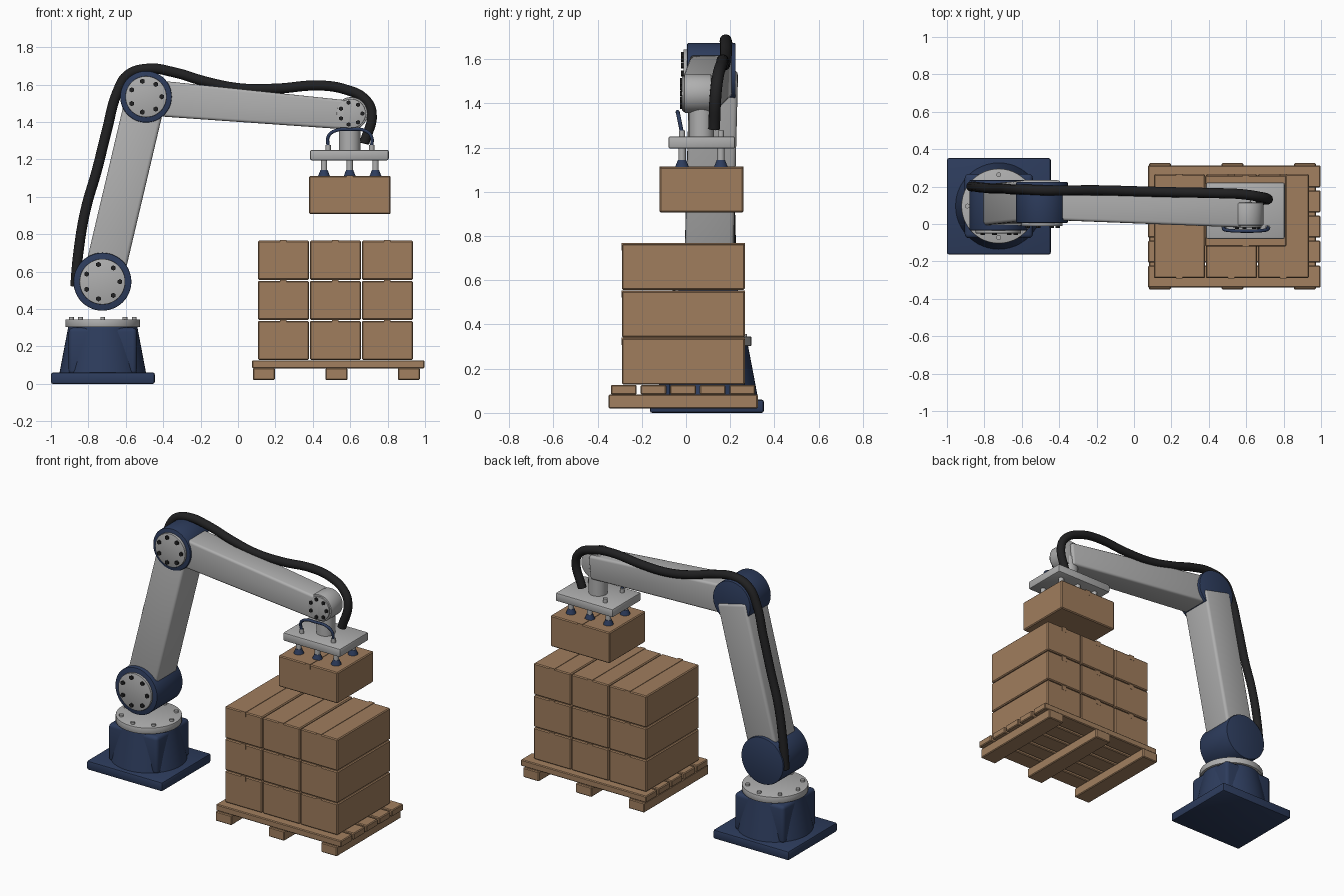
import bpy, bmesh, math
from mathutils import Vector, Matrix

if "Cube" in bpy.data.objects:
    bpy.data.objects.remove(bpy.data.objects["Cube"])


def material(name, color):
    m = bpy.data.materials.new(name)
    m.use_nodes = True
    m.diffuse_color = (*color, 1)
    m.node_tree.nodes["Principled BSDF"].inputs["Base Color"].default_value = (*color, 1)
    return m


BLUE = material("navy paint", (0.026, 0.045, 0.108))
GREY = material("light grey paint", (0.43, 0.43, 0.43))
DARK = material("dark rubber", (0.015, 0.015, 0.016))
CARD = material("cardboard", (0.35, 0.205, 0.11))
WOOD = material("pallet wood", (0.36, 0.215, 0.115))


def finish(bm, name, mat, bevel=0.0, segments=2):
    """Bevel the sharp edges, then make a shaded object."""
    bmesh.ops.recalc_face_normals(bm, faces=bm.faces)
    if bevel:
        sharp = [e for e in bm.edges if e.calc_face_angle(0) > 0.9]
        bmesh.ops.bevel(bm, geom=sharp, offset=bevel, segments=segments,
                        profile=0.5, affect='EDGES')
    mesh = bpy.data.meshes.new(name)
    bm.to_mesh(mesh)
    bm.free()
    ob = bpy.data.objects.new(name, mesh)
    bpy.context.collection.objects.link(ob)
    mesh.materials.append(mat)
    bpy.ops.object.select_all(action='DESELECT')
    bpy.context.view_layer.objects.active = ob
    ob.select_set(True)
    bpy.ops.object.shade_smooth_by_angle(angle=math.radians(35))
    return ob


def box(name, mat, xs, ys, zs, bevel=0.005, segments=1):
    bm = bmesh.new()
    bmesh.ops.create_cube(bm, size=1)
    for v in bm.verts:
        v.co = [r[0] if c < 0 else r[1] for c, r in zip(v.co, (xs, ys, zs))]
    return finish(bm, name, mat, bevel, segments)


def rod(name, mat, a, b, r1, r2=None, sides=48, bevel=0.0):
    """Cylinder or cone from point a to point b."""
    a, b = Vector(a), Vector(b)
    d = b - a
    turn = d.to_track_quat('Z', 'Y').to_matrix().to_4x4()
    bm = bmesh.new()
    bmesh.ops.create_cone(bm, cap_ends=True, segments=sides, radius1=r1,
                          radius2=r1 if r2 is None else r2, depth=d.length,
                          matrix=Matrix.Translation((a + b) / 2) @ turn)
    return finish(bm, name, mat, bevel)


def beam(name, a, b, half_a, half_b, bevel):
    """Tapered arm; half sizes are (across in the xz plane, across in y)."""
    a, b = Vector(a), Vector(b)
    d = (b - a).normalized()
    across = Vector((0, 1, 0)).cross(d).normalized()
    side = d.cross(across)
    bm = bmesh.new()
    bmesh.ops.create_cube(bm, size=2)
    for v in bm.verts:
        end, (h, w) = (a, half_a) if v.co.z < 0 else (b, half_b)
        v.co = end + across * v.co.x * h + side * v.co.y * w
    return finish(bm, name, GREY, bevel, 3)


def tube(name, mat, points, radius):
    curve = bpy.data.curves.new(name, 'CURVE')
    curve.dimensions = '3D'
    curve.bevel_depth = radius
    curve.bevel_resolution = 4
    curve.resolution_u = 6
    curve.use_fill_caps = True
    spline = curve.splines.new('BEZIER')
    spline.bezier_points.add(len(points) - 1)
    for p, co in zip(spline.bezier_points, points):
        p.co = co
        p.handle_left_type = p.handle_right_type = 'AUTO'
    curve.materials.append(mat)
    ob = bpy.data.objects.new(name, curve)
    bpy.context.collection.objects.link(ob)


def joint(name, mat, x, z, y0, y1, r, cap_r, cap_y, bolt_r, bolts=7):
    """Pivot drum along y with a bolted front cap."""
    rod(name + "_drum", mat, (x, y0, z), (x, y1, z), r, bevel=0.006)
    rod(name + "_cap", GREY, (x, y0 + 0.005, z), (x, cap_y, z), cap_r, bevel=0.003)
    for i in range(bolts):
        t = i * math.tau / bolts
        bx, bz = x + 0.77 * cap_r * math.cos(t), z + 0.77 * cap_r * math.sin(t)
        rod(name + "_bolt", DARK, (bx, cap_y + 0.002, bz), (bx, cap_y - 0.01, bz),
            bolt_r, sides=6)


# Base: plate, conical pedestal with square core, bolted flange
BX, BY = -0.723, 0.096
box("base_plate", BLUE, (-1, -0.445), (-0.163, 0.352), (0, 0.06), 0.01, 2)
rod("pedestal_cone", BLUE, (BX, BY, 0.05), (BX, BY, 0.303), 0.233, 0.185)
box("pedestal_core", BLUE, (BX - 0.182, BX + 0.182), (BY - 0.172, BY + 0.172),
    (0.05, 0.3), 0.022, 3)
rod("turntable_flange", GREY, (BX, BY, 0.303), (BX, BY, 0.345), 0.2, bevel=0.004)
for i in range(8):
    t = i * math.tau / 8
    p = Vector((BX + 0.168 * math.cos(t), BY + 0.168 * math.sin(t), 0.34))
    rod("flange_bolt", GREY, p, p + Vector((0, 0, 0.018)), 0.013, sides=12)

# Arm: joints and tapered beams
joint("shoulder", BLUE, -0.725, 0.546, -0.035, 0.235, 0.155, 0.122, -0.05, 0.014)
joint("elbow", BLUE, -0.492, 1.535, 0.005, 0.225, 0.138, 0.11, -0.012, 0.014)
joint("wrist", GREY, 0.605, 1.445, -0.008, 0.115, 0.088, 0.078, -0.018, 0.012)
beam("lower_arm", (-0.725, 0.1, 0.546), (-0.493, 0.125, 1.53),
     (0.107, 0.11), (0.107, 0.11), 0.018)
beam("upper_arm", (-0.46, 0.117, 1.529), (0.615, 0.058, 1.435),
     (0.096, 0.095), (0.077, 0.078), 0.015)

# Cable hose along the back of the arm
tube("cable_hose", DARK, [
    (-0.87, 0.2, 0.52), (-0.855, 0.2, 0.69), (-0.815, 0.195, 0.93),
    (-0.755, 0.19, 1.14), (-0.7, 0.19, 1.36), (-0.645, 0.185, 1.56),
    (-0.59, 0.185, 1.65), (-0.48, 0.18, 1.685), (-0.34, 0.18, 1.665),
    (-0.17, 0.18, 1.615), (0.01, 0.175, 1.58), (0.2, 0.17, 1.578),
    (0.44, 0.165, 1.595), (0.57, 0.16, 1.575), (0.675, 0.145, 1.525),
    (0.715, 0.135, 1.45), (0.675, 0.127, 1.285)], 0.027)

# Gripper: stub, plate, suction cups, air line
GX, GY = 0.597, 0.07
rod("wrist_stub", GREY, (GX, GY, 1.24), (GX, GY, 1.42), 0.057)
box("gripper_plate", GREY, (0.385, 0.806), (-0.08, 0.222), (1.195, 1.251), 0.01, 2)
for x in (0.46, GX, 0.735):
    for y in (-0.018, 0.158):
        rod("cup_stem", GREY, (x, y, 1.13), (x, y, 1.2), 0.017, sides=20)
        rod("suction_cup", BLUE, (x, y, 1.11), (x, y, 1.143), 0.032, 0.019, sides=24)
for x, y in ((0.482, -0.018), (0.715, -0.018), (0.482, 0.158)):
    rod("air_fitting", GREY, (x, y, 1.245), (x, y, 1.278), 0.014, sides=16)
tube("air_line", BLUE, [
    (0.482, -0.018, 1.265), (0.484, -0.03, 1.325), (0.525, -0.036, 1.355),
    (0.597, -0.038, 1.36), (0.675, -0.036, 1.355), (0.712, -0.03, 1.325),
    (0.715, -0.018, 1.265)], 0.009)

# Pallet: three runners and five deck boards
for x in (0.08, 0.468, 0.855):
    box("pallet_runner", WOOD, (x, x + 0.117), (-0.35, 0.325), (0.02, 0.084))
for i in range(5):
    y = -0.34 + i * 0.134
    box("deck_board", WOOD, (0.075, 0.997), (y, y + 0.117), (0.083, 0.126))


def carton(name, x0, x1, y0, y1, z0, z1):
    box(name, CARD, (x0, x1), (y0, y1), (z0, z1), 0.006)
    mid = (x0 + x1) / 2
    box(name + "_tape", CARD, (mid - 0.018, mid + 0.018),
        (y0 - 0.001, y1 + 0.001), (z1 - 0.03, z1 + 0.003), 0)


# Cartons: stack of three columns and three layers, plus the lifted one
for col in range(3):
    for layer in range(3):
        x, z = 0.106 + col * 0.278, 0.128 + layer * 0.214
        carton("stacked_carton", x, x + 0.273, -0.29, 0.266, z, z + 0.209)
carton("lifted_carton", 0.38, 0.816, -0.12, 0.26, 0.907, 1.112)
